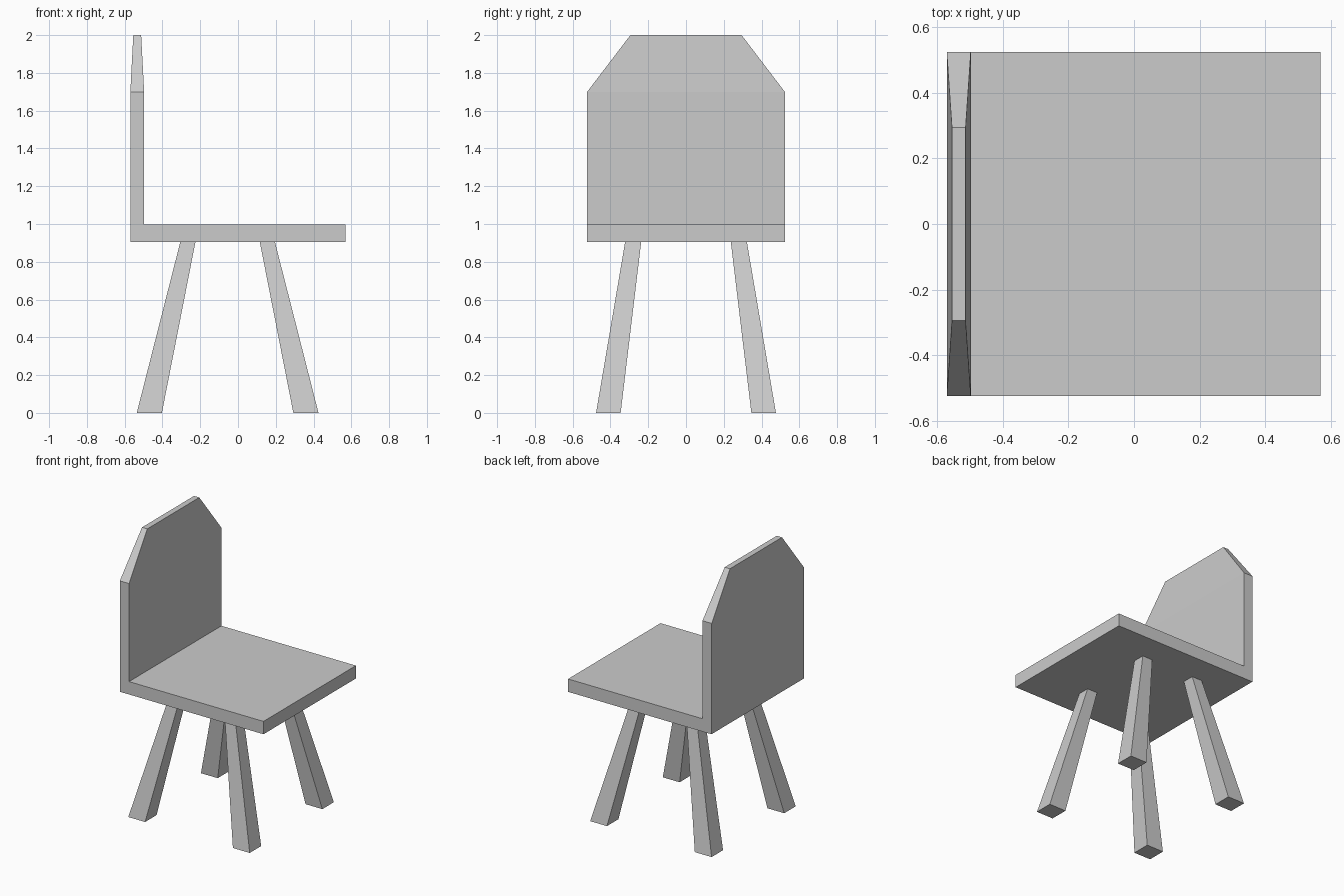
import bpy, bmesh
from mathutils import Vector

if "Cube" in bpy.data.objects:
    bpy.data.objects.remove(bpy.data.objects["Cube"])


def finish(name, bm):
    bmesh.ops.recalc_face_normals(bm, faces=bm.faces)
    mesh = bpy.data.meshes.new(name)
    bm.to_mesh(mesh)
    bm.free()
    obj = bpy.data.objects.new(name, mesh)
    bpy.context.collection.objects.link(obj)
    return obj


def rect(bm, x0, x1, y0, y1, z):
    return [bm.verts.new(p) for p in
            ((x0, y0, z), (x1, y0, z), (x1, y1, z), (x0, y1, z))]


# Seat and backrest: one L-shaped profile extruded across the width
HALF_W = 0.523
profile = [(-0.568, 0.906), (0.568, 0.906), (0.568, 0.998),
           (-0.497, 0.998), (-0.497, 1.70), (-0.57, 1.70)]
bm = bmesh.new()
side = bm.faces.new([bm.verts.new((x, -HALF_W, z)) for x, z in profile])
ext = bmesh.ops.extrude_face_region(bm, geom=[side])
bmesh.ops.translate(bm, vec=(0, 2 * HALF_W, 0),
                    verts=[v for v in ext["geom"] if isinstance(v, bmesh.types.BMVert)])

# Tapered headrest: extrude the top of the backrest and shrink it
top = max(bm.faces, key=lambda f: f.calc_center_median().z if len(f.verts) == 4 else 0)
ext = bmesh.ops.extrude_face_region(bm, geom=[top])
bmesh.ops.delete(bm, geom=[top], context='FACES_ONLY')
for v in [g for g in ext["geom"] if isinstance(g, bmesh.types.BMVert)]:
    mid = -0.5335
    v.co = Vector((mid + (v.co.x - mid) * 0.57, v.co.y * 0.563, 2.0))
finish("seat_and_backrest", bm)

# Four splayed legs, thicker at the floor, mirrored about the leg centre
LEG_X = -0.055
for x_name, sx in (("left", -1), ("right", 1)):
    for y_name, sy in (("front", -1), ("back", 1)):
        bm = bmesh.new()
        foot = rect(bm, LEG_X + sx * 0.348, LEG_X + sx * 0.481, sy * 0.346, sy * 0.476, 0)
        head = rect(bm, LEG_X + sx * 0.17, LEG_X + sx * 0.25, sy * 0.237, sy * 0.322, 0.907)
        bm.faces.new(foot)
        bm.faces.new(head)
        for i in range(4):
            j = (i + 1) % 4
            bm.faces.new((foot[i], foot[j], head[j], head[i]))
        finish(f"{y_name}_{x_name}_leg", bm)
